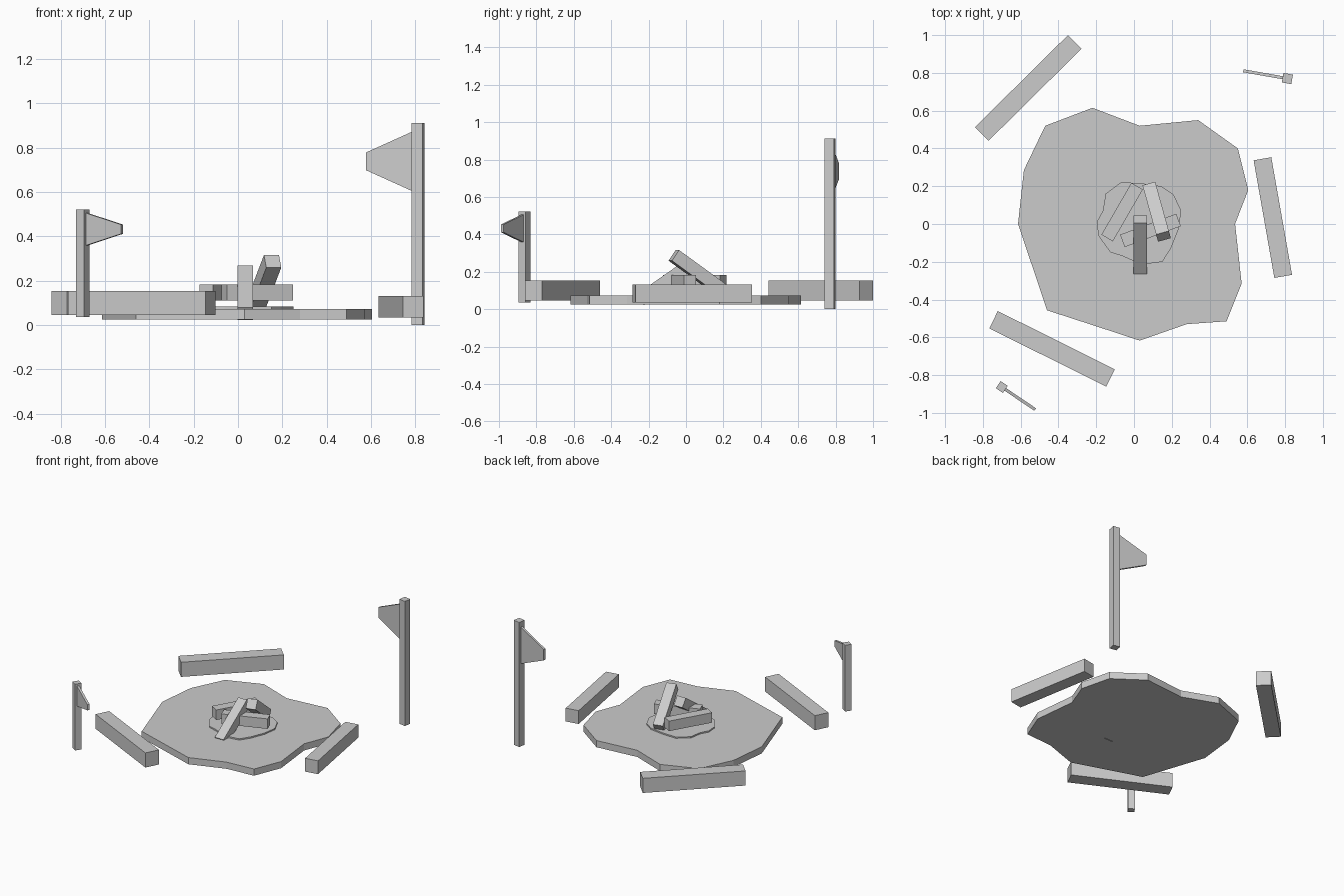
import bpy, bmesh
from math import radians, cos, sin
from mathutils import Matrix, Vector

if "Cube" in bpy.data.objects:
    bpy.data.objects.remove(bpy.data.objects["Cube"])


def make(name, bm, matrix=None):
    if matrix:
        bm.transform(matrix)
    bmesh.ops.recalc_face_normals(bm, faces=bm.faces)
    me = bpy.data.meshes.new(name)
    bm.to_mesh(me)
    bm.free()
    ob = bpy.data.objects.new(name, me)
    bpy.context.collection.objects.link(ob)
    return ob


def box(name, loc, size, heading=0, tilt=0):
    """Box with its length along x, pitched up by tilt, then turned to heading."""
    bm = bmesh.new()
    bmesh.ops.create_cube(bm, size=1)
    m = (Matrix.Translation(loc) @ Matrix.Rotation(radians(heading), 4, 'Z')
         @ Matrix.Rotation(radians(-tilt), 4, 'Y') @ Matrix.Diagonal((*size, 1)))
    return make(name, bm, m)


def prism(name, pts, low, high, matrix=None):
    """Outline in xy extruded from z = low to z = high."""
    bm = bmesh.new()
    face = bm.faces.new([bm.verts.new((x, y, low)) for x, y in pts])
    ext = bmesh.ops.extrude_face_region(bm, geom=[face])
    verts = [g for g in ext['geom'] if isinstance(g, bmesh.types.BMVert)]
    bmesh.ops.translate(bm, verts=verts, vec=(0, 0, high - low))
    return make(name, bm, matrix)


def signpost(name, x, y, low, high, width, heading, reach, mid, inner, outer):
    """Square post with a tapered pennant pointing along heading."""
    box(name + "_post", (x, y, (low + high) / 2), (width, width, high - low), heading)
    s = width / 2
    pts = [(s, mid - inner), (reach, mid - outer), (reach, mid + outer), (s, mid + inner)]
    m = (Matrix.Translation((x, y, 0)) @ Matrix.Rotation(radians(heading), 4, 'Z')
         @ Matrix.Rotation(radians(90), 4, 'X'))
    prism(name + "_pennant", pts, -0.008, 0.008, m)


# irregular ground clearing and ash patch
prism("clearing", [(-.22, .615), (.03, .52), (.34, .55), (.55, .40), (.605, .18),
                   (.535, 0), (.57, -.315), (.49, -.515), (.28, -.53), (.03, -.617),
                   (-.22, -.535), (-.46, -.457), (-.614, 0), (-.583, .285), (-.47, .52)],
      .024, .073)
prism("ash_patch", [(-.07, .22), (.03, .217), (.145, .2), (.21, .155), (.25, .07),
                    (.235, -.03), (.195, -.13), (.15, -.2), (.04, -.215), (-.06, -.17),
                    (-.125, -.15), (-.19, -.06), (-.195, .015), (-.165, .07), (-.15, .16)],
      .06, .083)

# seating logs around the clearing
box("bench_back_left", (-.56, .72, .099), (.692, .102, .107), 44.7)
box("bench_front_left", (-.434, -.661, .099), (.692, .102, .107), -26.5)
box("bench_right", (.735, .034, .083), (.632, .095, .097), -80)

# firewood: two flat logs, two leaning logs
box("flat_log_front", (.087, -.034, .146), (.317, .07, .073), 20.5)
box("flat_log_left", (-.063, .063, .146), (.317, .07, .073), 60)
box("leaning_log_front", (.033, -.11, .145), (.33, .07, .069), 90, 35)
box("leaning_log_back", (.12, .065, .193), (.33, .07, .069), -74.5, 35)

# marker posts with pennants
signpost("tall_marker", .812, .77, 0, .912, .051, 170, .237, .738, .134, .04)
signpost("short_marker", -.70, -.863, .037, .522, .045, -34, .213, .432, .073, .021)
